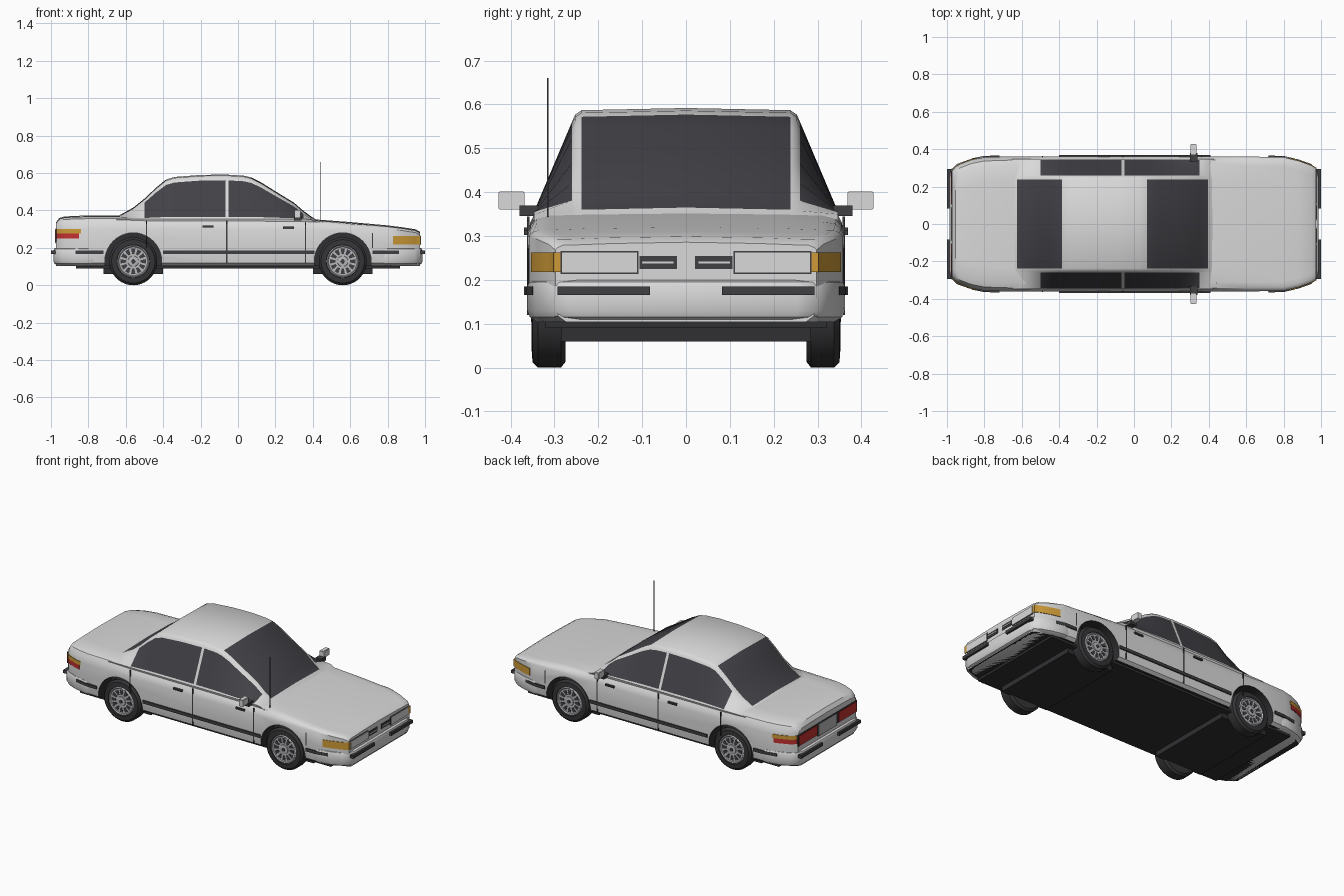
import bpy, bmesh, math
from mathutils import Matrix

if "Cube" in bpy.data.objects:
    bpy.data.objects.remove(bpy.data.objects["Cube"])


def material(name, r, g, b):
    m = bpy.data.materials.new(name)
    m.diffuse_color = (r, g, b, 1)
    m.use_nodes = True
    m.node_tree.nodes["Principled BSDF"].inputs["Base Color"].default_value = m.diffuse_color
    return m


PAINT = material("pale paint", 0.70, 0.70, 0.70)
GLASS = material("dark glass", 0.055, 0.053, 0.062)
TRIM = material("dark trim", 0.05, 0.05, 0.056)
TYRE = material("tyre rubber", 0.035, 0.035, 0.038)
UNDER = material("underbody black", 0.03, 0.03, 0.033)
METAL = material("wheel metal", 0.48, 0.48, 0.50)
AMBER = material("amber lamp", 0.62, 0.33, 0.04)
RED = material("red lamp", 0.55, 0.03, 0.03)


def finish(name, bm, *mats):
    bmesh.ops.recalc_face_normals(bm, faces=bm.faces)
    me = bpy.data.meshes.new(name)
    bm.to_mesh(me)
    bm.free()
    for m in mats:
        me.materials.append(m)
    ob = bpy.data.objects.new(name, me)
    bpy.context.collection.objects.link(ob)
    return ob


def loft(name, rings, *mats, rule=None):
    """Skin closed rings, cap both ends; rule picks a material per face."""
    bm = bmesh.new()
    vs = [[bm.verts.new(p) for p in r] for r in rings]
    n = len(rings[0])
    for i, (a, b) in enumerate(zip(vs, vs[1:])):
        for j in range(n):
            k = (j + 1) % n
            f = bm.faces.new((a[j], a[k], b[k], b[j]))
            if rule:
                f.material_index = rule(i, j)
    bm.faces.new(vs[0])
    bm.faces.new(vs[-1])
    return finish(name, bm, *mats)


def box(name, x, y, z, mat, bevel=0):
    bm = bmesh.new()
    bmesh.ops.create_cube(bm, size=1)
    for v in bm.verts:
        v.co = [(r[0] + r[1]) / 2 + c * (r[1] - r[0]) for r, c in zip((x, y, z), v.co)]
    if bevel:
        bmesh.ops.bevel(bm, geom=bm.edges[:], offset=bevel, segments=2, affect='EDGES')
    return finish(name, bm, mat)


def pair(name, x, y, z, mat, bevel=0):
    for s, side in ((1, "left"), (-1, "right")):
        box(f"{name}_{side}", x, sorted((s * y[0], s * y[1])), z, mat, bevel)


def full_ring(x, half):
    """Mirror a half section that runs from bottom centre to top centre."""
    return [(x, y, z) for y, z in half] + [(x, -y, z) for y, z in half[-2:0:-1]]


# Lower body: x, half width, deck height
BODY = [(-.972, .285, .335), (-.955, .305, .357), (-.93, .32, .364), (-.87, .343, .368),
        (-.80, .357, .370), (-.64, .362, .370), (-.5, .362, .360), (0, .362, .358),
        (.40, .362, .350), (.6, .361, .335), (.80, .357, .317), (.88, .338, .307),
        (.95, .313, .296), (.972, .298, .283)]


def half_width(x):
    x = max(BODY[0][0], min(BODY[-1][0], x))
    for (a, wa, _), (b, wb, _) in zip(BODY, BODY[1:]):
        if x <= b:
            return wa + (wb - wa) * (x - a) / (b - a)


def body_section(x, w, zt):
    sh = min(.30, zt - .015)
    d = zt - sh
    return full_ring(x, [(0, .104), (w - .025, .104), (w - .006, .118), (w, .16), (w, .22),
                         (w, sh), (w - .007, sh + .45 * d), (w - .02, sh + .8 * d),
                         (w - .05, zt - .003), (w - .13, zt), (0, zt + .003)])


body = loft("body", [body_section(*s) for s in BODY], PAINT, UNDER)

# Wheel arches
WX, WZ, ARCH = .56, .128, .152
for sx in (-1, 1):
    for sy in (-1, 1):
        bm = bmesh.new()
        bmesh.ops.create_cone(bm, cap_ends=True, segments=40, radius1=ARCH, radius2=ARCH, depth=.18,
                              matrix=Matrix.Translation((sx * WX, sy * .34, WZ)) @ Matrix.Rotation(math.pi / 2, 4, 'X'))
        cutter = finish("arch_cutter", bm, UNDER)
        cutter.hide_render = True
        mod = body.modifiers.new("arch", 'BOOLEAN')
        mod.operation, mod.solver, mod.object = 'DIFFERENCE', 'EXACT', cutter
        bpy.context.view_layer.objects.active = body
        bpy.ops.object.modifier_apply(modifier=mod.name)
        bpy.data.objects.remove(cutter)
for p in body.data.polygons:
    pts = [body.data.vertices[i].co for i in p.vertices]
    if all(math.hypot(abs(c.x) - WX, c.z - WZ) < ARCH + .001 and abs(c.y) > .24 for c in pts):
        p.material_index = 1
    elif p.normal.z < -.95:
        p.material_index = 1

# Cabin: x, roof height; sides lean in from the belt to the roof edge
CABIN = [(-.65, .366), (-.625, .376), (-.56, .412), (-.5, .46), (-.44, .517), (-.385, .562), (-.34, .576),
         (-.2, .587), (-.066, .589), (-.05, .588), (.03, .583), (.07, .574), (.12, .549), (.22, .487),
         (.30, .438), (.35, .395), (.395, .362), (.43, .343)]


def cabin_section(x, zt):
    zb = min(.355, zt - .012)
    e = zt - min(.012, (zt - zb) * .3)

    def side(t):
        return (.347 + (.253 - .347) * t, zb + (e - zb) * t)
    return full_ring(x, [(0, .33), (.34, .33), side(0), side(.05), side(.93), side(1),
                         (.238, zt - .002), (0, zt + .003)])


def cabin_rule(i, j):
    xm = (CABIN[i][0] + CABIN[i + 1][0]) / 2
    if j in (6, 7):                      # windscreen and rear window
        return int(-.63 < xm < -.385 or .07 < xm < .40)
    if j in (3, 10):                     # side windows, split by the centre post
        return int(-.5 < xm < .35 and not -.066 < xm < -.05)
    return 0


loft("cabin", [cabin_section(*s) for s in CABIN], PAINT, GLASS, rule=cabin_rule)

# Bumpers, with dark rubbing strips
for s, end in ((1, "front"), (-1, "rear")):
    plan = [(.76, .35), (.80, .362), (.88, .345), (.945, .322), (.975, .295), (.987, .255)]
    rings = []
    for z, inset in ((.104, .025), (.115, .006), (.13, 0), (.185, 0), (.195, .004), (.20, .014)):
        half = [(s * (x - inset * (x > .9)), y - inset) for x, y in plan]
        rings.append([(x, y, z) for x, y in half] + [(x, -y, z) for x, y in half[::-1]])
    loft(end + "_bumper", rings, PAINT)
    pair(end + "_bumper_strip", sorted((s * .975, s * 1.0)), (.082, .293), (.166, .185), TRIM)


def band(name, x0, x1, z0, z1, mat, out=.004):
    """Thin strip that follows the plan curve of both body sides."""
    xs = sorted({x0, x1} | {s[0] for s in BODY if x0 < s[0] < x1})
    for s, side in ((1, "left"), (-1, "right")):
        loft(f"{name}_{side}", [[(x, s * (half_width(x) + o), z) for o, z in
                                 ((-.005, z0), (out, z0), (out, z1), (-.005, z1))] for x in xs], mat)


# Side mouldings, door seams, handles
for n, a, b in (("rear", -.87, -.72), ("door", -.40, .41), ("front", .72, .86)):
    band(n + "_side_moulding", a, b, .166, .185, TRIM, .007)
for n, x, z0, z1 in (("rear_door", -.49, .20, .345), ("centre_door", -.06, .12, .345),
                     ("front_door", .36, .12, .335), ("fender", .72, .20, .28)):
    band(n + "_seam", x - .003, x + .003, z0, z1, TRIM, .001)
band("rear_door_handle", -.19, -.13, .308, .319, TRIM, .007)
band("front_door_handle", .24, .30, .302, .313, TRIM, .007)

# Wrap-around corner lamps
band("front_corner_lamp", .83, .973, .218, .263, AMBER)
band("rear_corner_amber", -.97, -.84, .278, .301, AMBER)
band("rear_corner_red", -.97, -.85, .25, .278, RED)

# Front face: lamps and grille slots
pair("front_lamp_end", (.965, .976), (.286, .302), (.218, .263), AMBER)
pair("headlamp_surround", (.965, .975), (.108, .286), (.214, .266), TRIM)
pair("headlamp", (.966, .978), (.112, .283), (.217, .263), PAINT)
pair("grille_frame", (.965, .975), (.02, .106), (.225, .255), TRIM)
pair("grille_bar", (.966, .978), (.028, .10), (.237, .242), PAINT)

# Rear face: tail lamps and plate panel
pair("tail_lamp_surround", (-.976, -.966), (.10, .287), (.232, .303), TRIM)
pair("tail_lamp", (-.979, -.966), (.106, .281), (.238, .297), RED)
box("plate_surround", (-.976, -.966), (-.094, .094), (.222, .303), TRIM)
box("plate_panel", (-.979, -.966), (-.088, .088), (.228, .297), METAL)

# Underbody
box("floor", (-.865, .865), (-.32, .32), (.09, .106), UNDER)
for s, end in ((1, "front"), (-1, "rear")):
    box(end + "_axle_pan", sorted((s * .40, s * .72)), (-.285, .285), (.06, .10), UNDER)

# Mirrors and aerial
pair("mirror_mount", (.30, .34), (.335, .38), (.346, .37), TRIM)
pair("mirror", (.303, .333), (.368, .428), (.36, .402), PAINT, .003)
box("aerial", (.438, .442), (-.317, -.313), (.33, .66), TRIM)


# Wheels
def lathe(name, profile, centre, sy, mat, n=36):
    rings = [[(centre[0] + r * math.cos(t), sy * y, centre[1] + r * math.sin(t))
              for t in (2 * math.pi * k / n for k in range(n))] for y, r in profile]
    return loft(name, rings, mat)


for sx, end in ((1, "front"), (-1, "rear")):
    for sy, side in ((1, "left"), (-1, "right")):
        c, tag = (sx * WX, WZ), f"{end}_{side}"
        lathe("tyre_" + tag, [(.275, .085), (.275, .115), (.285, .128), (.338, .128), (.35, .116),
                              (.352, .088), (.342, .084)], c, sy, TYRE)
        lathe("rim_" + tag, [(.335, .086), (.349, .086), (.352, .081), (.347, .076), (.346, .03)], c, sy, METAL)
        lathe("hub_" + tag, [(.34, .03), (.352, .028), (.354, .018)], c, sy, METAL, 20)
        lathe("hub_cap_" + tag, [(.35, .012), (.356, .011)], c, sy, TRIM, 12)
        bm = bmesh.new()                 # ring of dark slots between the spokes
        for k in range(12):
            quad = []
            for r, d in ((.040, -.15), (.069, -.17), (.069, .17), (.040, .15)):
                t = 2 * math.pi * k / 12 + d
                quad.append(bm.verts.new((c[0] + r * math.cos(t), sy * .3485, c[1] + r * math.sin(t))))
            f = bm.faces.new(quad)
            ext = bmesh.ops.extrude_face_region(bm, geom=[f])
            for v in ext["geom"]:
                if isinstance(v, bmesh.types.BMVert):
                    v.co.y -= sy * .006
        finish("rim_slots_" + tag, bm, TRIM)

# Smooth shading with sharp edges kept
bpy.ops.object.select_all(action='DESELECT')
for ob in bpy.context.scene.objects:
    ob.select_set(True)
bpy.context.view_layer.objects.active = body
bpy.ops.object.shade_smooth_by_angle(angle=math.radians(35))
